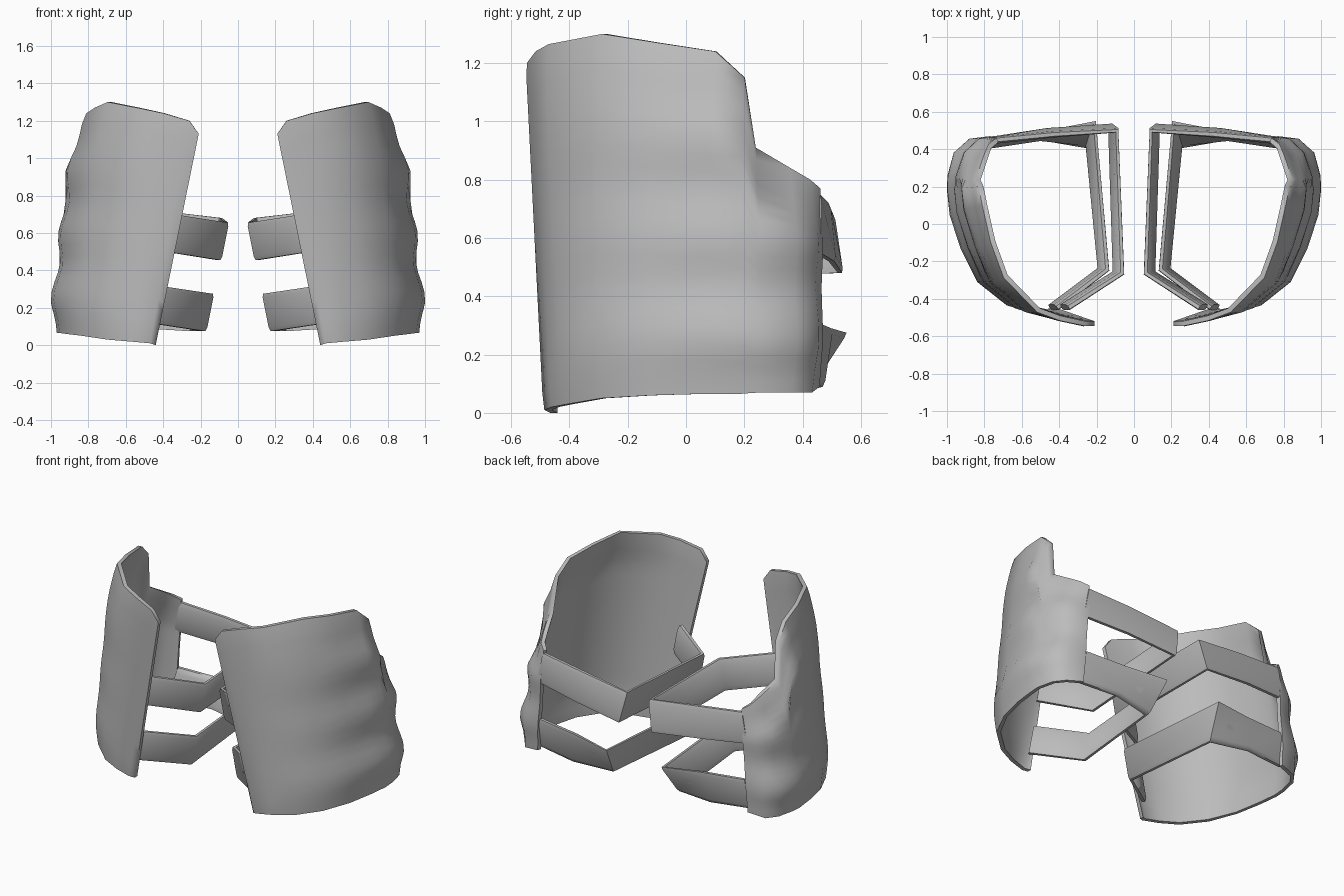
import bpy, math
from mathutils import Vector

cube = bpy.data.objects.get("Cube")
if cube:
    bpy.data.objects.remove(cube, do_unlink=True)

grey = bpy.data.materials.new("plain_grey")
grey.use_nodes = True
grey.diffuse_color = (0.5, 0.5, 0.5, 1)
grey.node_tree.nodes["Principled BSDF"].inputs["Base Color"].default_value = (0.5, 0.5, 0.5, 1)


def make(name, verts, faces, angle):
    mesh = bpy.data.meshes.new(name)
    mesh.from_pydata(verts, [], faces)
    mesh.materials.append(grey)
    obj = bpy.data.objects.new(name, mesh)
    bpy.context.collection.objects.link(obj)
    bpy.ops.object.select_all(action='DESELECT')
    obj.select_set(True)
    bpy.context.view_layer.objects.active = obj
    bpy.ops.object.mode_set(mode='EDIT')
    bpy.ops.mesh.select_all(action='SELECT')
    bpy.ops.mesh.normals_make_consistent(inside=False)
    bpy.ops.object.mode_set(mode='OBJECT')
    bpy.ops.object.shade_smooth_by_angle(angle=math.radians(angle))


# Curved shell: bottom and top point of each rib, from front inner edge to back
ribs = [
    ((.44, -.47, 0), (.21, -.55, 1.13)),
    ((.47, -.49, .01), (.26, -.55, 1.20)),
    ((.58, -.465, .02), (.40, -.52, 1.24)),
    ((.70, -.41, .03), (.52, -.475, 1.265)),
    ((.83, -.29, .05), (.70, -.29, 1.30)),
    ((.91, -.12, .06), (.77, -.10, 1.27)),
    ((.945, .05, .065), (.815, .10, 1.24)),
    ((.96, .18, .065), (.835, .20, 1.15)),
    ((.96, .25, .07), (.85, .24, .91)),
    ((.935, .36, .07), (.81, .36, .84)),
    ((.89, .43, .07), (.78, .43, .80)),
    ((.78, .46, .09), (.735, .465, .77)),
]
ROWS = 20
THICK = .035


def puff(z, top, i, fold_size):
    """Outward swelling with soft horizontal folds towards the back."""
    side = min(1, max(0, (i - 2) / 3)) * (1, .5, .2)[max(0, i - 9)]
    fade = min(1, z / .2) * min(1, max(0, (top - z) / .22))
    fold = fold_size * min(1, max(.2, (i - 4) / 2)) * math.cos((z - .27) * 2 * math.pi / .33)
    crease = fold_size if i == 5 else 0
    return side * fade * (.049 + fold - crease)


def shell_layer(inset, rim_inset, fold_size):
    layer = []
    last = len(ribs) - 1
    for i, (low, high) in enumerate(ribs):
        low, high = Vector(low), Vector(high)
        before, after = ribs[max(i - 1, 0)][0], ribs[min(i + 1, last)][0]
        out = Vector((after[1] - before[1], before[0] - after[0], 0)).normalized()
        if i == 0:
            out = Vector((0, -1, 0))
        for r in range(ROWS + 1):
            p = low.lerp(high, r / ROWS)
            rim = i in (0, last) or r in (0, ROWS)
            layer.append(p + out * (puff(p.z, high.z, i, fold_size) - (rim_inset if rim else inset)))
    return layer


def shell(side, name):
    outer, inner = shell_layer(0, .004, .014), shell_layer(THICK, .03, 0)
    n, w = len(outer), ROWS + 1
    cols = len(ribs)
    faces = []
    for i in range(cols - 1):
        for r in range(ROWS):
            a = i * w + r
            quad = (a, a + 1, a + w + 1, a + w)
            faces += [quad, tuple(v + n for v in reversed(quad))]
    # Rim joining the outer and inner layers
    loop = [i * w for i in range(cols)]
    loop += [(cols - 1) * w + r for r in range(1, w)]
    loop += [i * w + ROWS for i in reversed(range(cols - 1))]
    loop += [r for r in reversed(range(1, ROWS))]
    for k, a in enumerate(loop):
        b = loop[(k + 1) % len(loop)]
        faces.append((a, b, b + n, a + n))
    make(name, [(v.x * side, v.y, v.z) for v in outer + inner], faces, 60)


# Bent strap with softly rounded faces; each path point carries a backward tilt
def strap(path, half, side, name):
    points = [Vector(p[:3]) for p in path]
    section = [(0, -.8), (0, .8), (.006, 1), (.026, 1), (.036, .7), (.036, -.7), (.026, -1), (.006, -1)]
    verts, faces = [], []
    m = len(section)
    for i, p in enumerate(points):
        d_in = (p - points[max(i - 1, 0)]).normalized()
        d_out = (points[min(i + 1, len(points) - 1)] - p).normalized()
        d = (d_in + d_out).normalized()
        inward = Vector((d.y, -d.x, 0)).normalized()
        lean = Vector((-.2, path[i][3], 1)) * half
        for depth, height in section:
            v = p + inward * depth + lean * height
            verts.append((v.x * side, v.y, v.z))
    for i in range(len(points) - 1):
        for k in range(m):
            a, b = i * m + k, i * m + (k + 1) % m
            faces.append((a, b, b + m, a + m))
    faces += [tuple(range(m)), tuple(range(len(verts) - m, len(verts)))]
    make(name, verts, faces, 60)


upper = [(.36, -.46, .60, 0), (.068, -.27, .555, 0), (.10, .525, .58, -.15),
         (.45, .505, .62, -.1), (.76, .465, .65, 0)]
lower = [(.42, -.46, .215, 0), (.148, -.25, .175, 0), (.22, .49, .175, .65),
         (.49, .49, .19, .15), (.78, .45, .205, .2)]

for side, label in ((1, "left"), (-1, "right")):
    shell(side, label + "_guard_shell")
    strap(upper, .10, side, label + "_upper_strap")
    strap(lower, .10, side, label + "_lower_strap")
